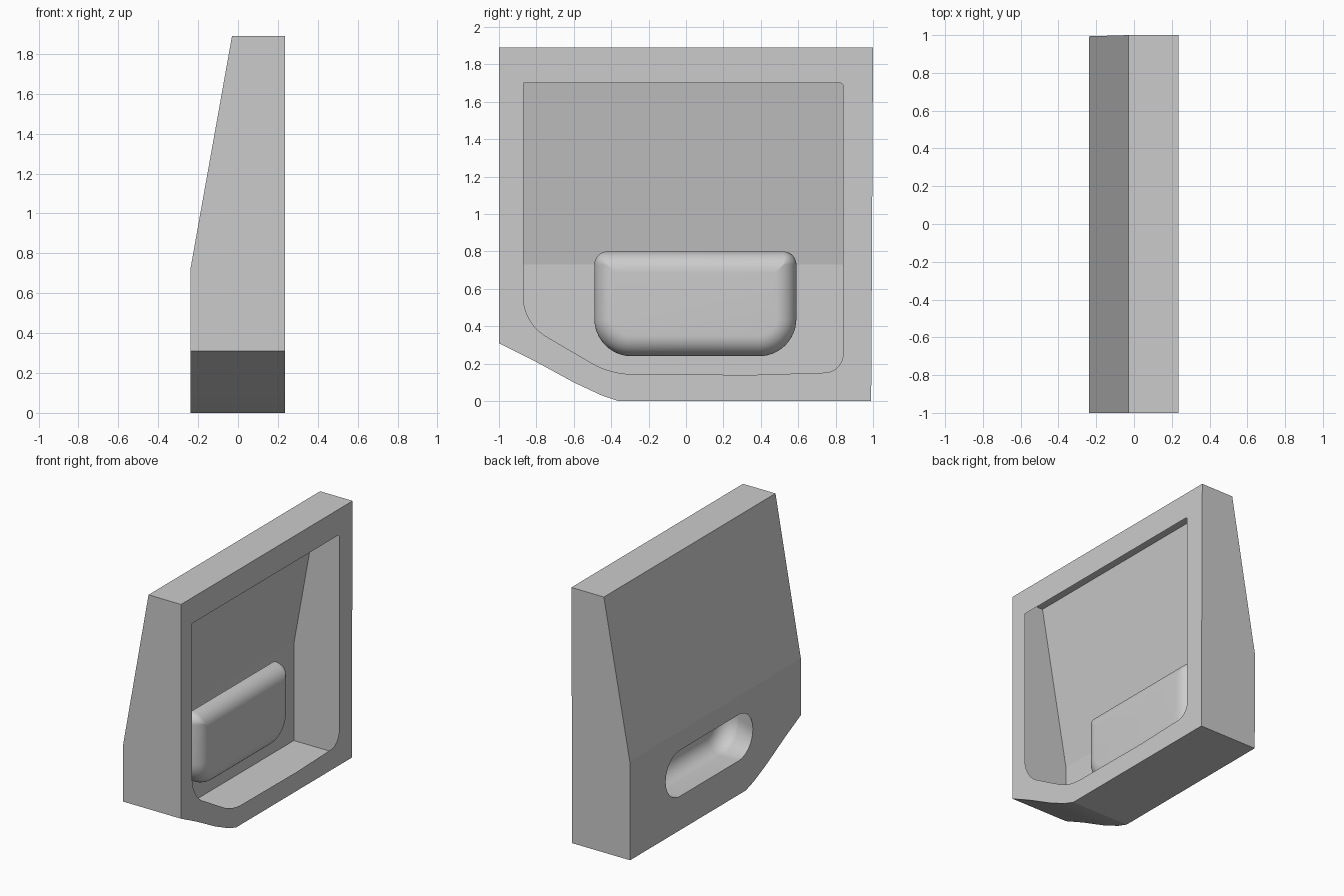
import bpy, bmesh, math
from mathutils import Vector

if "Cube" in bpy.data.objects:
    bpy.data.objects.remove(bpy.data.objects["Cube"], do_unlink=True)

STEPS = 12
RIM_X, RECESS_X = 0.235, 0.2

grey = bpy.data.materials.new("plain grey")
grey.use_nodes = True
grey.diffuse_color = (0.6, 0.6, 0.6, 1)
grey.node_tree.nodes["Principled BSDF"].inputs["Base Color"].default_value = (0.6, 0.6, 0.6, 1)


def fillet(corners):
    """Closed (y, z) outline from corners (y, z, radius), rounded with true arcs."""
    out = []
    for i, (y, z, r) in enumerate(corners):
        p = Vector((y, z))
        if r <= 0:
            out.append(p)
            continue
        a = (Vector(corners[i - 1][:2]) - p).normalized()
        b = (Vector(corners[(i + 1) % len(corners)][:2]) - p).normalized()
        half = a.angle(b) / 2
        cut, w = r / math.tan(half), math.sin(half)
        for k in range(STEPS + 1):
            t = k / STEPS
            wa, wp, wb = (1 - t) ** 2, 2 * t * (1 - t) * w, t * t
            out.append(p + (a * wa + b * wb) * cut / (wa + wp + wb))
    return out


def rounded_box(y0, y1, z0, z1, top, bottom, inset=0):
    d = inset
    t, b = max(top - d, 0.005), max(bottom - d, 0.005)
    return fillet([(y0 + d, z0 + d, b), (y1 - d, z0 + d, b),
                   (y1 - d, z1 - d, t), (y0 + d, z1 - d, t)])


def loft(name, rings):
    """Closed solid through (x, outline) rings."""
    bm = bmesh.new()
    loops = [[bm.verts.new((x, p.x, p.y)) for p in pts] for x, pts in rings]
    n = len(loops[0])
    for a, b in zip(loops, loops[1:]):
        for i in range(n):
            j = (i + 1) % n
            bm.faces.new((a[i], a[j], b[j], b[i]))
    bm.faces.new(loops[0])
    bm.faces.new(loops[-1])
    bmesh.ops.recalc_face_normals(bm, faces=bm.faces[:])
    mesh = bpy.data.meshes.new(name)
    bm.to_mesh(mesh)
    bm.free()
    mesh.materials.append(grey)
    ob = bpy.data.objects.new(name, mesh)
    bpy.context.collection.objects.link(ob)
    return ob


def edit(ob, action):
    bm = bmesh.new()
    bm.from_mesh(ob.data)
    action(bm)
    bm.to_mesh(ob.data)
    bm.free()


def subtract(target, tool):
    mod = target.modifiers.new("cut", 'BOOLEAN')
    mod.operation, mod.object, mod.solver = 'DIFFERENCE', tool, 'EXACT'
    with bpy.context.temp_override(object=target, active_object=target):
        bpy.ops.object.modifier_apply(modifier=mod.name)
    bpy.data.objects.remove(tool, do_unlink=True)


# Outer skin: side outline with a chamfered lower corner
outline = fillet([(-1, 1.89, 0), (1, 1.89, 0), (0.99, 0, 0), (-0.36, 0, 0),
                  (-0.45, 0.03, 0), (-0.6, 0.1, 0), (-0.82, 0.22, 0), (-1, 0.31, 0)])
panel = loft("door_panel", [(-0.237, outline), (RIM_X, outline)])


# Sloped upper part of the outer face
def slope(bm):
    bmesh.ops.bisect_plane(bm, geom=bm.verts[:] + bm.edges[:] + bm.faces[:], dist=1e-5,
                           plane_co=(-0.237, 0, 0.73), plane_no=(-1.16, 0, 0.207),
                           clear_outer=True)
    bmesh.ops.holes_fill(bm, edges=[e for e in bm.edges if e.is_boundary], sides=0)
    bmesh.ops.recalc_face_normals(bm, faces=bm.faces[:])


edit(panel, slope)

# Handle scoop: a rounded slot that widens upward and bulges into the hollow skin
slot = rounded_box(-0.44, 0.575, 0.25, 0.59, 0.168, 0.168)
rings = [(-0.4, slot), (-0.237, slot)]
depth, dome = 0.03, 0.11
for k in range(STEPS + 1):
    t = math.pi / 2 * k / STEPS
    rings.append((depth - dome * (1 - math.sin(t)),
                  rounded_box(-0.49, 0.59, 0.24, 0.8, 0.07, 0.2, dome * (1 - math.cos(t)))))
subtract(panel, loft("scoop_cutter", rings))

# Opening in the inner side, leaving a thin flat rim around the hollow
rim = fillet([(-0.87, 1.7, 0), (0.84, 1.7, 0.015), (0.84, 0.155, 0.1), (0.35, 0.14, 0.6),
              (-0.405, 0.145, 0.45), (-0.87, 0.418, 0.25)])
subtract(panel, loft("opening_cutter", [(RECESS_X, rim), (0.4, rim)]))


def open_recess(bm):
    inner = [v for v in bm.verts if abs(v.co.x - RECESS_X) < 1e-4]
    bmesh.ops.delete(bm, geom=inner, context='VERTS')


edit(panel, open_recess)

# Smooth the rounded parts, keep the flat planes crisp
bpy.ops.object.select_all(action='DESELECT')
panel.select_set(True)
bpy.context.view_layer.objects.active = panel
bpy.ops.object.shade_smooth_by_angle(angle=math.radians(9))
